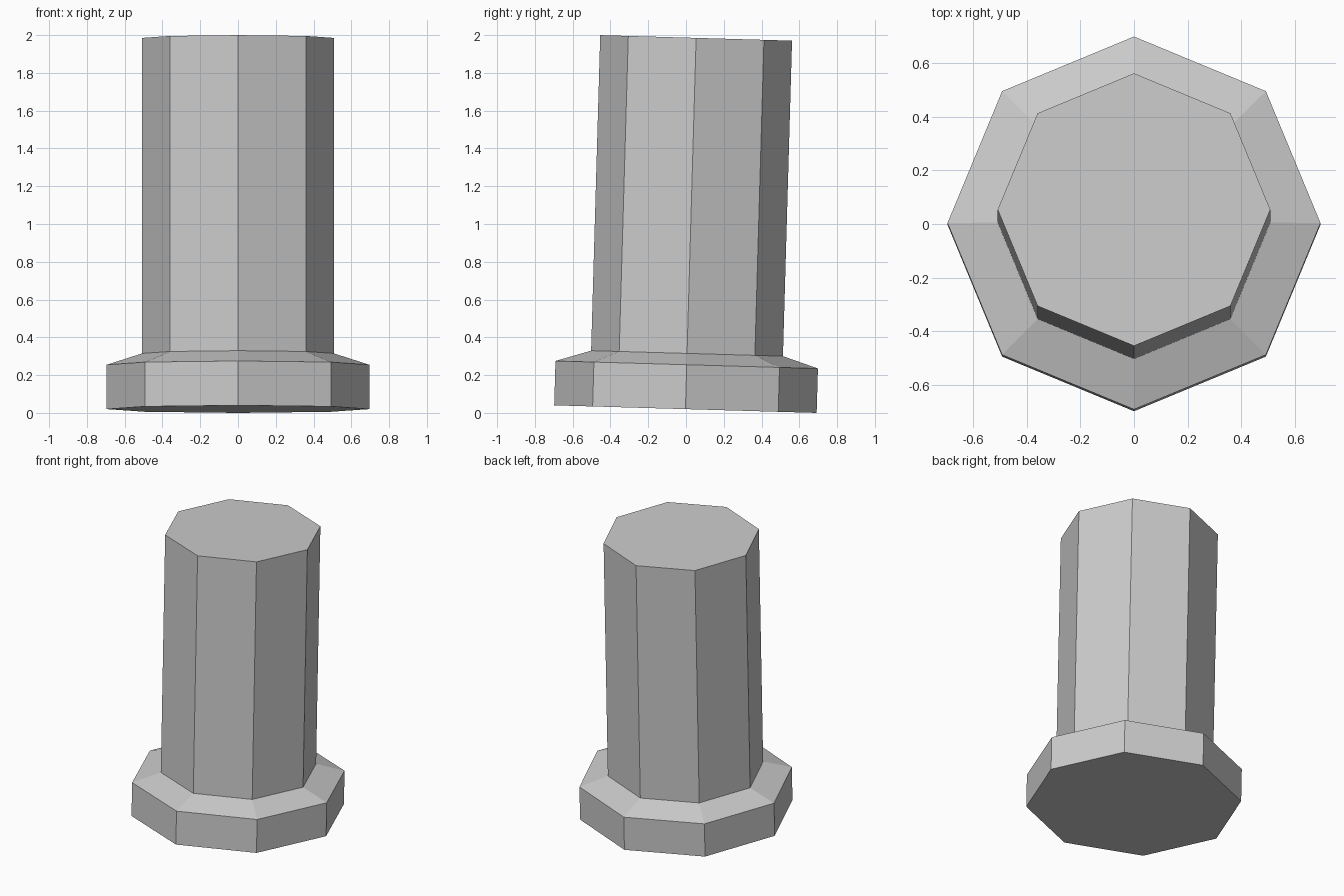
import bpy
import bmesh
import math
from mathutils import Matrix

default = bpy.data.objects.get("Cube")
if default:
    bpy.data.objects.remove(default, do_unlink=True)

SIDES = 8
TILT = math.radians(-1.65)

# One plain grey for the whole part
grey = bpy.data.materials.new("light_grey")
grey.use_nodes = True
colour = (0.6, 0.6, 0.6, 1.0)
grey.diffuse_color = colour
grey.node_tree.nodes["Principled BSDF"].inputs["Base Color"].default_value = colour

# Profile from the underside up: flange, sloped shoulder, shaft (radius, height)
profile = [(0.695, 0), (0.695, 0.235), (0.508, 0.295), (0.508, 1.966)]

bm = bmesh.new()
rings = []
for radius, height in profile:
    ring = []
    for i in range(SIDES):
        a = math.tau * i / SIDES
        ring.append(bm.verts.new((radius * math.cos(a), radius * math.sin(a), height)))
    rings.append(ring)

# Side faces between neighbouring rings
for low, high in zip(rings, rings[1:]):
    for i in range(SIDES):
        j = (i + 1) % SIDES
        bm.faces.new((low[i], low[j], high[j], high[i]))

# Flat end caps
bm.faces.new(rings[0][::-1])
bm.faces.new(rings[-1])

# Slight backward lean, resting on the rear lower corner
lean = Matrix.Translation((0, -0.003, 0.02)) @ Matrix.Rotation(TILT, 4, "X")
bm.transform(lean)

mesh = bpy.data.meshes.new("flanged_post")
bm.to_mesh(mesh)
bm.free()
mesh.materials.append(grey)
post = bpy.data.objects.new("flanged_post", mesh)
bpy.context.collection.objects.link(post)
